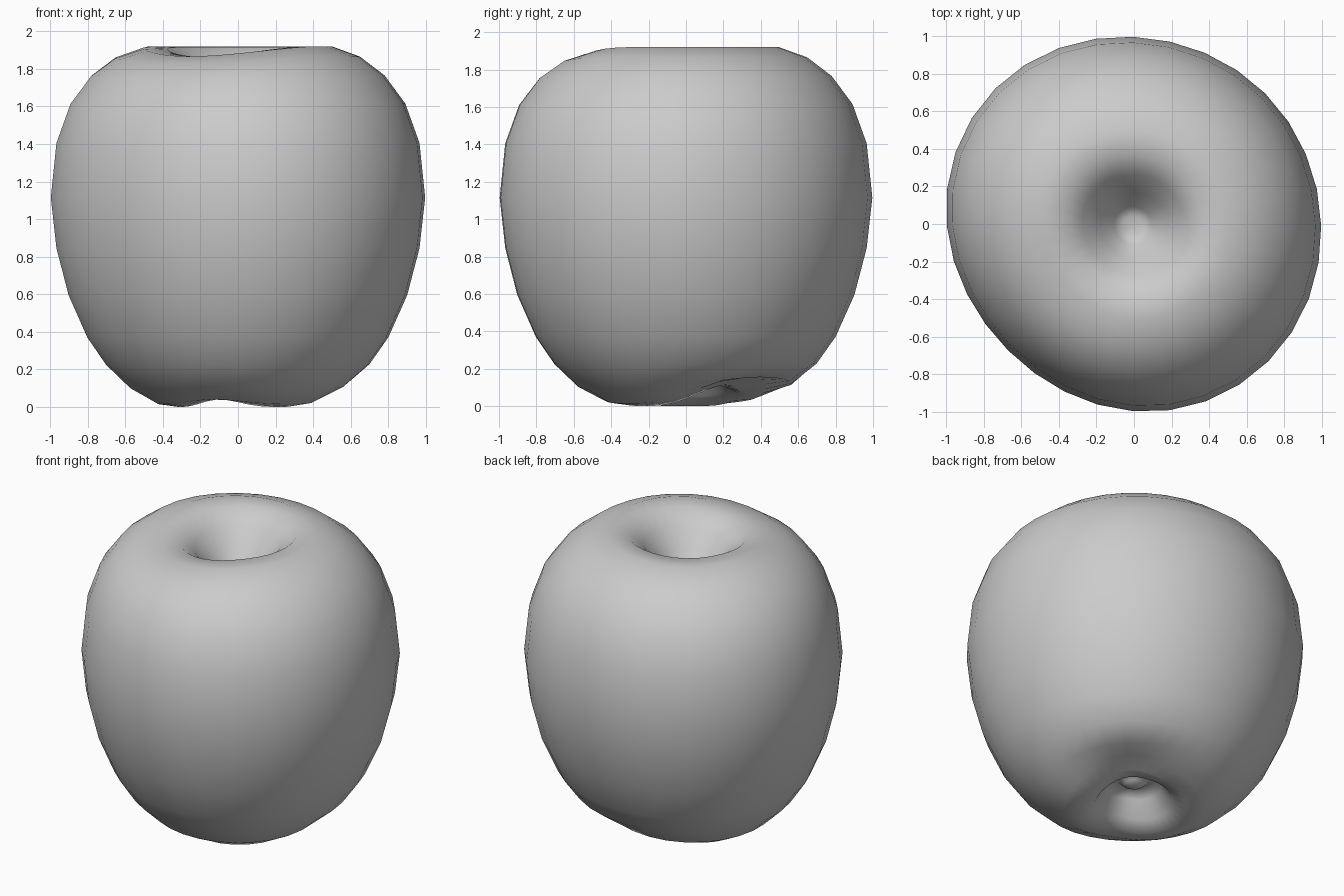
import bpy
import bmesh
from math import radians, cos, sin, exp, pi

cube = bpy.data.objects.get("Cube")
if cube:
    bpy.data.objects.remove(cube, do_unlink=True)

SEGMENTS = 32

# Half section of the fruit: base hollow, belly, shoulder, stem hollow
PROFILE = [
    (0.06, 0.2), (0.1, 0.24), (0.16, 0.18), (0.23, 0.07), (0.31, 0.015),
    (0.42, 0.03), (0.57, 0.115), (0.7, 0.24), (0.8, 0.385), (0.9, 0.61),
    (0.965, 0.86), (0.995, 1.13), (0.965, 1.42), (0.89, 1.63), (0.78, 1.78),
    (0.65, 1.88), (0.5, 1.935), (0.37, 1.93), (0.27, 1.85), (0.18, 1.73),
    (0.1, 1.63), (0.05, 1.58),
]


def lobe(angle, centre, power):
    """Soft bump around one direction, one at its middle."""
    return max(0, cos(angle - radians(centre))) ** power


def ring_band(r, middle, width):
    return exp(-((r - middle) / width) ** 2)


def surface_point(r, z, angle):
    # Uneven outline
    scale = 1 + 0.04 * lobe(angle, 135, 4) + 0.025 * lobe(angle, 315, 4)
    scale -= 0.055 * lobe(angle, 225, 4)
    if z < 0.7:
        # Notch on one side of the base and shallow grooves between its lobes
        z += 0.15 * lobe(angle, 47, 3) * ring_band(r, 0.4, 0.17)
        grooves = lobe(angle, 252, 8) + lobe(angle, 108, 8)
        z += 0.04 * grooves * ring_band(r, 0.32, 0.15)
    elif z > 1.5:
        # Lower shoulder on one side
        z -= 0.055 * lobe(angle, 238, 2) * ring_band(r, 0.45, 0.3)
    return r * scale * cos(angle), r * scale * sin(angle), z


# Fruit body
bm = bmesh.new()
rings = []
for r, z in PROFILE:
    rings.append([bm.verts.new(surface_point(r, z, 2 * pi * i / SEGMENTS))
                  for i in range(SEGMENTS)])
for low, high in zip(rings, rings[1:]):
    for i in range(SEGMENTS):
        j = (i + 1) % SEGMENTS
        bm.faces.new((low[i], low[j], high[j], high[i]))

# Closing points at the bottoms of both hollows
for ring, height in ((rings[0], 0.18), (rings[-1], 1.6)):
    tip = bm.verts.new((0, 0, height))
    for i in range(SEGMENTS):
        bm.faces.new((ring[i], ring[(i + 1) % SEGMENTS], tip))
bmesh.ops.recalc_face_normals(bm, faces=bm.faces)

# Stand on the ground and centre
for axis in range(3):
    values = [v.co[axis] for v in bm.verts]
    shift = min(values) if axis == 2 else (min(values) + max(values)) / 2
    for v in bm.verts:
        v.co[axis] -= shift

mesh = bpy.data.meshes.new("apple_body")
bm.to_mesh(mesh)
bm.free()
mesh.shade_smooth()
apple = bpy.data.objects.new("apple_body", mesh)
bpy.context.collection.objects.link(apple)

# Plain grey skin
skin = bpy.data.materials.new("light_grey")
skin.use_nodes = True
grey = (0.6, 0.6, 0.6, 1)
skin.diffuse_color = grey
skin.node_tree.nodes["Principled BSDF"].inputs["Base Color"].default_value = grey
mesh.materials.append(skin)
